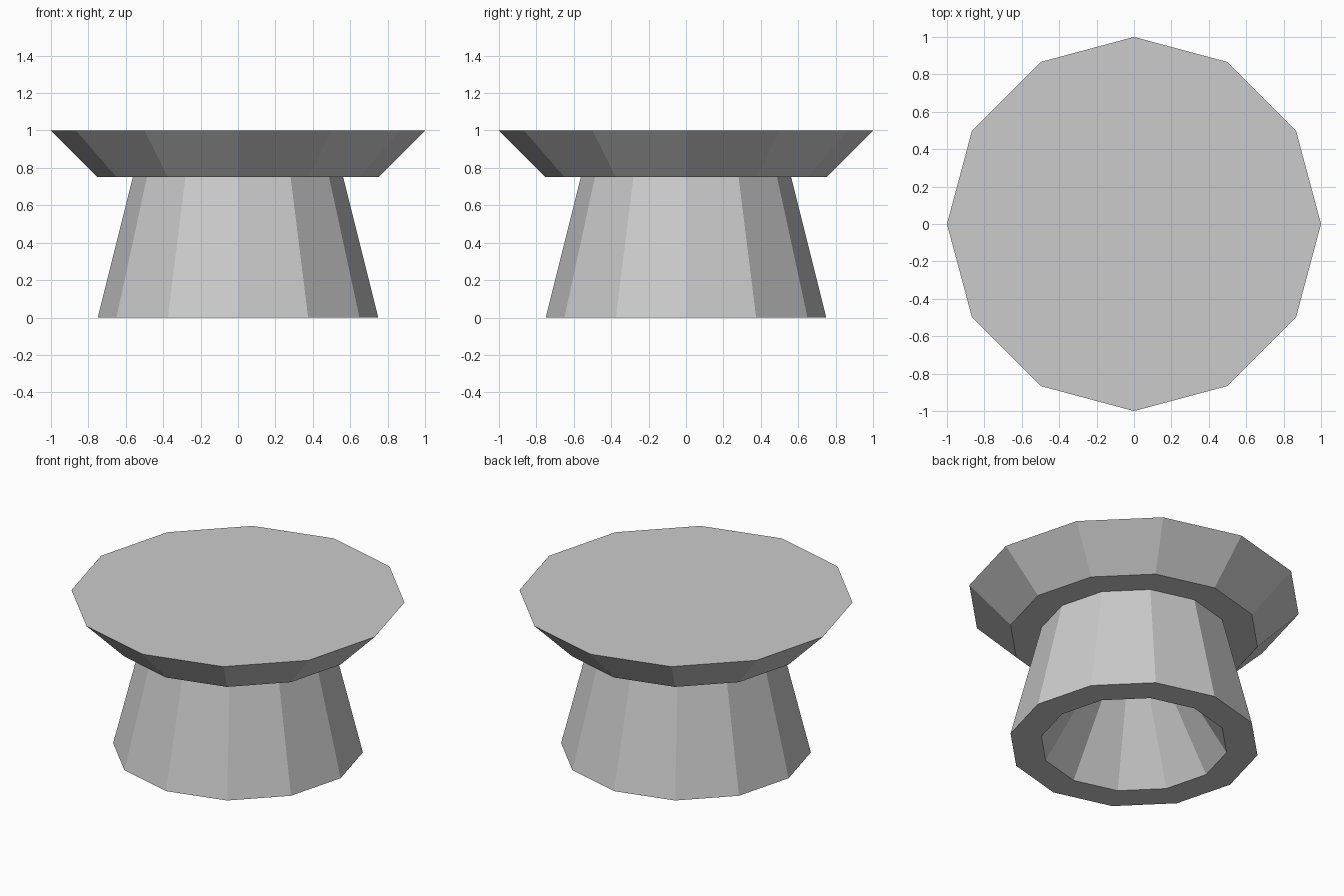
import bpy
import bmesh
from math import cos, sin, tau

cube = bpy.data.objects.get("Cube")
if cube:
    bpy.data.objects.remove(cube, do_unlink=True)

SIDES = 12
NECK = 0.5625  # radius where the pedestal meets the tabletop

grey = bpy.data.materials.new("light_grey")
grey.use_nodes = True
grey.diffuse_color = (0.6, 0.6, 0.6, 1)
grey.node_tree.nodes["Principled BSDF"].inputs["Base Color"].default_value = (0.6, 0.6, 0.6, 1)


def lathe(name, profile, cap_end):
    """Join flat-sided rings of (radius, height) from first to last."""
    bm = bmesh.new()
    rings = []
    for radius, height in profile:
        rings.append([bm.verts.new((radius * cos(tau * i / SIDES),
                                    radius * sin(tau * i / SIDES), height))
                      for i in range(SIDES)])
    for low, high in zip(rings, rings[1:]):
        for i in range(SIDES):
            j = (i + 1) % SIDES
            bm.faces.new((low[i], low[j], high[j], high[i]))
    if cap_end:
        bm.faces.new(rings[-1])
    mesh = bpy.data.meshes.new(name)
    bm.to_mesh(mesh)
    bm.free()
    mesh.materials.append(grey)
    obj = bpy.data.objects.new(name, mesh)
    bpy.context.collection.objects.link(obj)
    return obj


# Tabletop: flat underside ring, flared rim, flat top
lathe("tabletop", [(NECK, 0.75), (0.75, 0.75), (1.0, 1.0)], True)

# Pedestal: tapered outside, flat foot ring
lathe("pedestal", [(NECK, 0), (0.75, 0), (NECK, 0.75)], False)

# Hollow inside the pedestal, facing inward and tapering upward
hollow = lathe("pedestal_hollow", [(NECK, 0), (0.2, 0.6)], True)
hollow.data.flip_normals()
